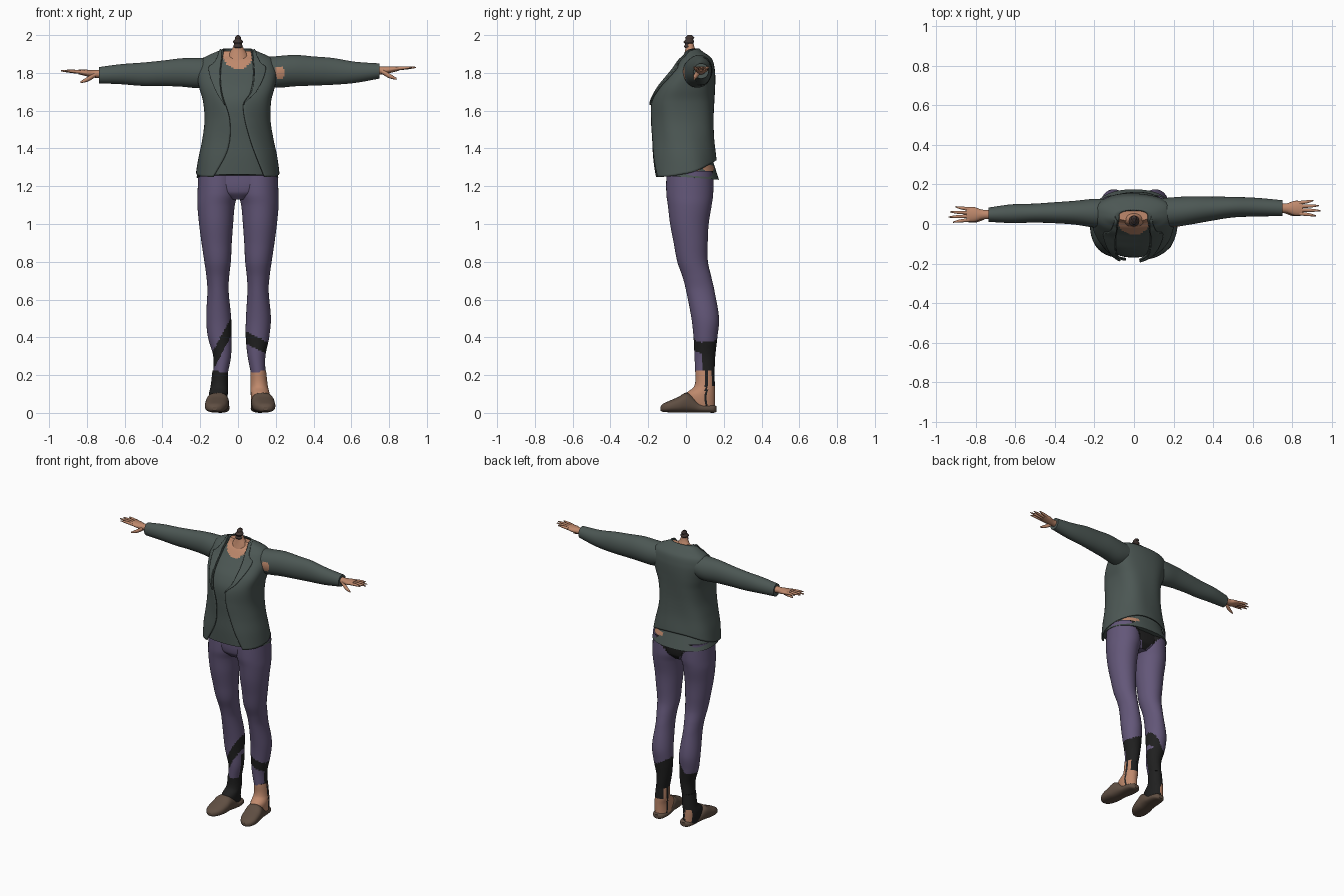
import bpy, bmesh, math
from mathutils import Vector

if "Cube" in bpy.data.objects:
    bpy.data.objects.remove(bpy.data.objects["Cube"])

MATS = {}
for name, col in {
    "jacket green": (0.072, 0.095, 0.088), "trouser purple": (0.125, 0.095, 0.19),
    "skin": (0.52, 0.25, 0.15), "black cloth": (0.014, 0.014, 0.014),
    "shoe brown": (0.115, 0.077, 0.055), "hair brown": (0.05, 0.034, 0.03),
}.items():
    m = bpy.data.materials.new(name)
    m.diffuse_color = (*col, 1)
    m.use_nodes = True
    m.node_tree.nodes["Principled BSDF"].inputs["Base Color"].default_value = m.diffuse_color
    MATS[name] = m
GREEN, PURPLE, SKIN, BLACK, BROWN, HAIR = MATS


def sample(rows, t):
    """Smooth (Catmull-Rom) lookup in a table keyed by its first column."""
    if t <= rows[0][0]:
        return rows[0][1:]
    if t >= rows[-1][0]:
        return rows[-1][1:]
    i = next(k for k in range(len(rows) - 1) if rows[k + 1][0] >= t)
    a, b = rows[i], rows[i + 1]
    p, q = rows[max(i - 1, 0)], rows[min(i + 2, len(rows) - 1)]
    h = b[0] - a[0]
    s = (t - a[0]) / h
    out = []
    for k in range(1, len(a)):
        ma = (b[k] - p[k]) / (b[0] - p[0]) * h
        mb = (q[k] - a[k]) / (q[0] - a[0]) * h
        out.append((2*s**3 - 3*s*s + 1) * a[k] + (s**3 - 2*s*s + s) * ma
                   + (3*s*s - 2*s**3) * b[k] + (s**3 - s*s) * mb)
    return out


def surface(name, f, nu, nv, mats, rule=None, closed=True, thick=0):
    """Grid surface f(u, v); closed ones wrap in u and get end caps."""
    bm = bmesh.new()
    cols = nu if closed else nu + 1
    g = [[bm.verts.new(f(i / nu, j / nv)) for i in range(cols)] for j in range(nv + 1)]
    for j in range(nv):
        for i in range(nu):
            k = (i + 1) % cols
            bm.faces.new((g[j][i], g[j][k], g[j + 1][k], g[j + 1][i]))
    if closed:
        bm.faces.new(g[0])
        bm.faces.new(g[-1])
    bmesh.ops.recalc_face_normals(bm, faces=bm.faces)
    for fc in bm.faces:
        fc.smooth = len(fc.verts) == 4
        if rule:
            fc.material_index = mats.index(rule(fc.calc_center_median()))
    me = bpy.data.meshes.new(name)
    bm.to_mesh(me)
    bm.free()
    for m in mats:
        me.materials.append(MATS[m])
    ob = bpy.data.objects.new(name, me)
    bpy.context.collection.objects.link(ob)
    if thick:
        md = ob.modifiers.new("thickness", "SOLIDIFY")
        md.thickness, md.offset = thick, 0
    return ob


def ring(a, r1, r2, n=2.0):
    c, s = math.cos(a), math.sin(a)
    return (r1 * math.copysign(abs(s) ** (2 / n), s), -r2 * math.copysign(abs(c) ** (2 / n), c))


def loft(name, axis, rows, mats, rule=None, nu=32, nv=30, n=2.0, sx=1):
    """Oval tube along an axis; rows are (t, centre1, centre2, radius1, radius2)."""
    def f(u, v):
        t = rows[0][0] + (rows[-1][0] - rows[0][0]) * v
        c1, c2, r1, r2 = sample(rows, t)
        p, q = ring(u * math.tau, r1, r2, n)
        co = {"z": (c1 + p, c2 + q, t), "x": (t, c1 + p, c2 + q), "y": (c1 + p, t, c2 + q)}[axis]
        return Vector((co[0] * sx, co[1], co[2]))
    return surface(name, f, nu, nv, mats, rule)


# Torso outline: height, half width, front y, back y
TORSO = [(1.23, .222, -.172, .165), (1.35, .205, -.178, .155), (1.45, .184, -.178, .146),
         (1.55, .17, -.181, .145), (1.65, .176, -.178, .148), (1.72, .195, -.148, .15),
         (1.78, .207, -.1, .15), (1.82, .206, -.066, .147), (1.87, .185, -.03, .135),
         (1.89, .152, -.008, .115), (1.91, .105, .0, .085), (1.925, .073, .008, .07)]
N = 2.4


def torso_point(a, z, off):
    rx, yf, yb = sample(TORSO, z)
    p, q = ring(a, rx + off, (yb - yf) / 2 + off, N)
    return Vector((p - .003, (yf + yb) / 2 + q, z))


def edge_angle(x, z):
    return math.asin(min(1, (abs(x) / sample(TORSO, z)[0])) ** (N / 2))


# Undershirt with neckline skin and torn waist
def shirt(u, v):
    a = u * math.tau
    back = (1 - math.cos(a)) / 2
    z = (1.262 - .028 * back) * (1 - v) + 1.915 * v
    bulge = .024 * back * max(0, 1 - (z - 1.23) / .1)
    return torso_point(a, z, -.013 + bulge)


def shirt_rule(c):
    if c.y < .06 and (c.x / .082) ** 2 + ((c.z - 1.91) / .09) ** 2 < 1:
        return SKIN
    if c.x > .05:
        for y, r in ((.05, .024), (.12, .028)):
            if ((c.y - y) / r) ** 2 + ((c.z - 1.295) / .02) ** 2 < 1:
                return SKIN
    return GREEN


surface("undershirt", shirt, 96, 90, [GREEN, SKIN], shirt_rule)

# Open jacket: front edges (height, x) left and right, back hem raised
LEFT = [(1.25, .125), (1.4, .05), (1.55, .04), (1.69, .08), (1.8, .088), (1.925, .072)]
RIGHT = [(1.25, .14), (1.45, .065), (1.63, .03), (1.7, .07), (1.8, .085), (1.925, .072)]


def jacket(u, v):
    back = (1 - math.cos(u * math.tau)) / 2
    z = (1.25 + .09 * back ** 1.5) * (1 - v) + 1.925 * v
    a0 = edge_angle(sample(RIGHT, z)[0], z)
    a1 = math.tau - edge_angle(sample(LEFT, z)[0], z)
    a = a0 + (a1 - a0) * u
    fold = .003 * math.sin(5 * a + 9 * z) * min(1, (1.925 - z) * 5)
    return torso_point(a, z, fold)


surface("jacket_body", jacket, 90, 60, [GREEN], closed=False, thick=.008)


# Lapels, folded flaps lying on the jacket front
def lapel(side, table):
    def f(u, v):
        z = 1.63 + .292 * v
        inner = edge_angle(sample(table, z)[0], z)
        width = sample([(1.63, .002), (1.72, .03), (1.83, .058), (1.85, .035), (1.922, .01)], z)[0]
        outer = edge_angle(sample(table, z)[0] + width, z)
        return torso_point(side * (inner + (outer - inner) * u), z, .011)
    return f


surface("lapel_right", lapel(1, RIGHT), 8, 30, [GREEN], closed=False, thick=.008)
surface("lapel_left", lapel(-1, LEFT), 8, 30, [GREEN], closed=False, thick=.008)

# Sleeves: x, centre y, centre z, radius y, radius z
SLEEVE_R = [(.1, .055, 1.81, .07, .07), (.2, .06, 1.805, .075, .083), (.3, .07, 1.812, .07, .083),
            (.4, .078, 1.81, .06, .077), (.5, .085, 1.808, .052, .071), (.62, .085, 1.803, .047, .056),
            (.75, .08, 1.81, .04, .04)]
SLEEVE_L = [(.1, .055, 1.81, .07, .07), (.2, .055, 1.8, .072, .08), (.3, .057, 1.802, .06, .075),
            (.4, .057, 1.798, .053, .067), (.5, .055, 1.793, .048, .062), (.62, .052, 1.793, .047, .053),
            (.735, .047, 1.788, .036, .043)]


def tear(c):
    return SKIN if c.y < .06 and ((c.x - .22) / .026) ** 2 + ((c.z - 1.8) / .036) ** 2 < 1 else GREEN


loft("sleeve_right", "x", SLEEVE_R, [GREEN, SKIN], tear, nu=40, nv=80)
loft("sleeve_left", "x", SLEEVE_L, [GREEN], nu=40, nv=50, sx=-1)


# Hands: palm, four fingers and a thumb
def hand(label, sx, x0, y, z):
    loft("palm_" + label, "x", [(x0 - .04, y, z, .026, .024), (x0 + .03, y, z, .024, .02),
         (x0 + .07, y, z + .005, .037, .017), (x0 + .11, y, z + .01, .036, .012)],
         [SKIN], nu=20, nv=14, sx=sx)
    for i, length in enumerate((.085, .108, .1, .072)):
        o, tip = (i - 1.5) * .018, (i - 1.5) * .026
        a = x0 + .095
        loft(f"finger_{label}_{i}", "x", [(a, y + o, z + .009, .01, .01),
             (a + length * .6, y + (o + tip) / 2, z + .014, .008, .008),
             (a + length, y + tip, z + .016, .003, .003)], [SKIN], nu=10, nv=10, sx=sx)
    loft("thumb_" + label, "x", [(x0 + .02, y - .012, z - .004, .014, .014),
         (x0 + .06, y - .028, z - .028, .012, .013), (x0 + .1, y - .036, z - .045, .004, .005)],
         [SKIN], nu=10, nv=10, sx=sx)


hand("right", 1, .74, .08, 1.813)
hand("left", -1, .735, .048, 1.795)

# Neck stub and hair knot
loft("neck", "z", [(1.86, 0, .03, .065, .05), (1.9, 0, .026, .05, .035), (1.93, 0, .022, .03, .025),
                   (1.955, 0, .02, .02, .02)], [SKIN], nv=16)
loft("hair_knot", "z", [(1.925, 0, .016, .01, .01), (1.938, 0, .012, .024, .022), (1.952, 0, .015, .019, .02),
                        (1.964, 0, .015, .027, .028), (1.978, 0, .018, .017, .02),
                        (1.987, 0, .02, .016, .024), (2.0, 0, .02, .006, .01)], [HAIR], nu=20)


# Trousers with torn black patches
def trouser_rule(c):
    if c.z > 1.1:
        return BLACK if c.y > .05 and abs(c.x) < .12 - (1.25 - c.z) * .9 else PURPLE
    if c.y > .085 and c.z < .38:
        return BLACK
    if c.x > 0:
        top = .43 - .5 * (c.x - .045)
        return BLACK if top - .065 < c.z < top else PURPLE
    top = .34 + 1.9 * (c.x + .125)
    return BLACK if top - .1 < c.z < top else PURPLE


LEG = [(.215, .1, .1, .039, .051), (.3, .092, .1, .047, .055), (.4, .097, .103, .062, .063),
       (.5, .102, .102, .066, .073), (.65, .106, .075, .056, .075), (.72, .107, .058, .06, .076),
       (.8, .108, .035, .07, .081), (.9, .113, .025, .08, .09), (1.0, .116, .018, .09, .102),
       (1.1, .116, .02, .099, .116), (1.16, .108, .02, .106, .124), (1.28, .105, .02, .105, .124)]
for label, sx in (("right", 1), ("left", -1)):
    rows = [(r[0], r[1] + (.006 if sx > 0 and r[0] < .6 else 0) - (.008 if sx < 0 and r[0] < .35 else 0),
             *r[2:]) for r in LEG]
    loft("trouser_leg_" + label, "z", rows, [PURPLE, BLACK], trouser_rule, nu=48, nv=130, sx=sx)
loft("trouser_hips", "z", [(1.13, 0, .02, .05, .08), (1.17, 0, .02, .14, .112), (1.28, 0, .02, .2, .118)],
     [PURPLE, BLACK], trouser_rule, nu=64, nv=30, n=2.6)


# Ankles: one bare with a black seam, one in black
def ankle_rule(c):
    if c.x > 0:
        return BLACK if .1 < c.y < .113 or (c.y > .135 and c.z > .14) else SKIN
    return SKIN if c.y > .13 and c.z < .12 and c.x < -.1 else BLACK


ANKLE = [(.02, .112, .09, .045, .063), (.06, .115, .075, .049, .078), (.1, .115, .075, .05, .078),
         (.14, .11, .098, .046, .055), (.225, .105, .1, .041, .05)]
# Shoes: y, centre x, centre z, half width, half height
SHOE = [(-.135, .142, .022, .012, .01), (-.125, .141, .026, .034, .02), (-.09, .137, .033, .055, .03),
        (-.04, .131, .043, .061, .042), (0, .126, .054, .059, .053), (.03, .121, .047, .056, .046),
        (.07, .115, .028, .051, .027), (.12, .112, .023, .047, .022), (.152, .112, .021, .034, .02),
        (.162, .112, .02, .014, .014)]
for label, sx in (("right", 1), ("left", -1)):
    d = .004 if sx > 0 else -.018
    loft("ankle_" + label, "z", [(r[0], r[1] + d * .6, *r[2:]) for r in ANKLE], [SKIN, BLACK], ankle_rule,
         nu=40, nv=30, sx=sx)
    loft("shoe_" + label, "y", [(r[0], r[1] + d, *r[2:]) for r in SHOE], [BROWN], nv=40, n=2.5, sx=sx)
